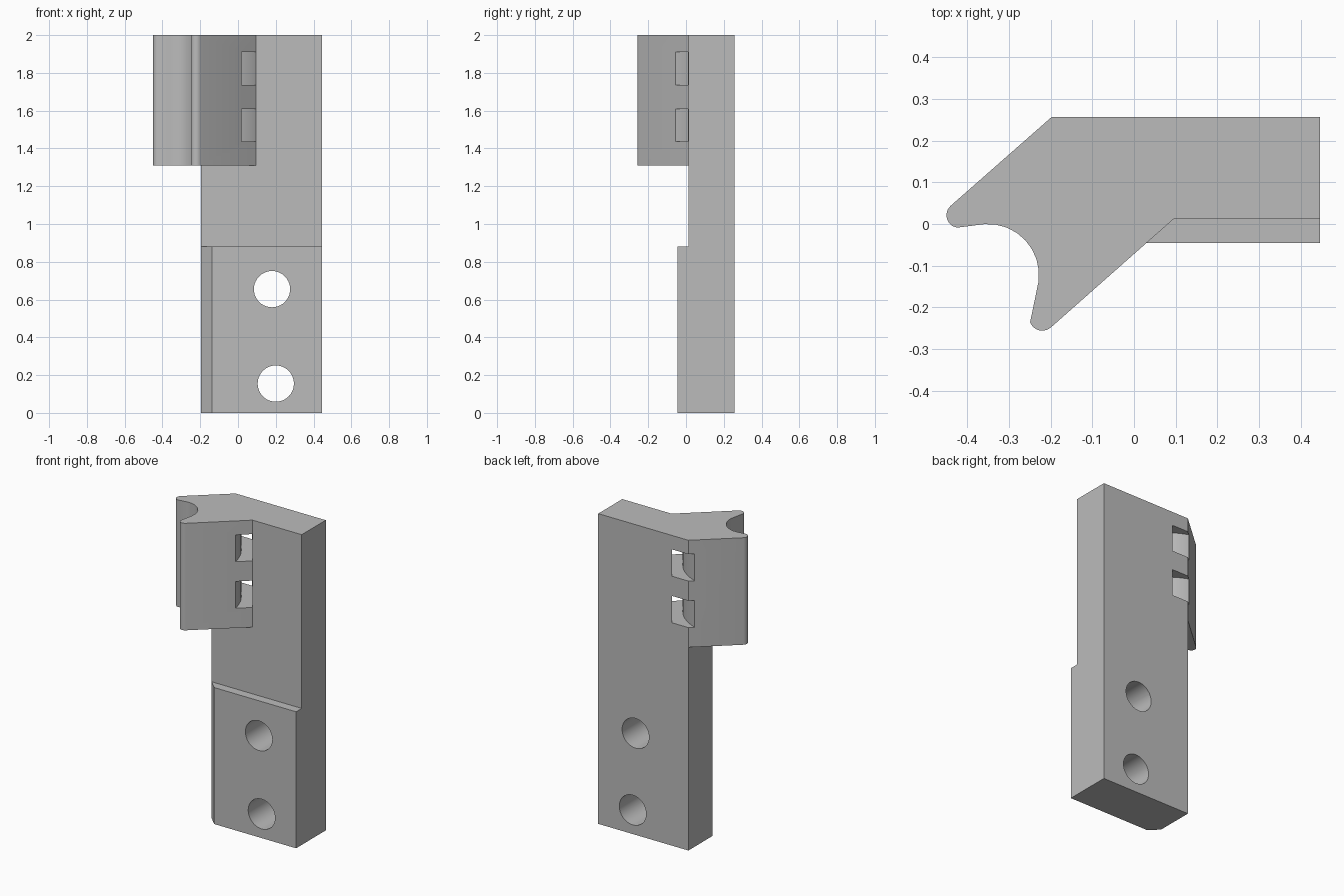
import bpy, bmesh
from math import sin, cos, radians

cube = bpy.data.objects.get("Cube")
if cube:
    bpy.data.objects.remove(cube, do_unlink=True)

grey = bpy.data.materials.new("plain_grey")
grey.use_nodes = True
GREY = (0.5, 0.5, 0.5, 1.0)
grey.diffuse_color = GREY
grey.node_tree.nodes["Principled BSDF"].inputs["Base Color"].default_value = GREY


def arc(cx, cy, r, start, end, steps):
    """Points along an arc, angles in degrees."""
    angles = [radians(start + (end - start) * i / steps) for i in range(steps + 1)]
    return [(cx + r * cos(a), cy + r * sin(a)) for a in angles]


def prism(name, outline, low, high, along_y=False):
    """Extrude an outline along z, or an x-z outline along y."""
    bm = bmesh.new()
    place = (lambda u, v, h: (u, h, v)) if along_y else (lambda u, v, h: (u, v, h))
    face = bm.faces.new([bm.verts.new(place(u, v, low)) for u, v in outline])
    moved = bmesh.ops.extrude_face_region(bm, geom=[face])["geom"]
    shift = place(0, 0, high - low)
    bmesh.ops.translate(bm, vec=shift,
                        verts=[g for g in moved if isinstance(g, bmesh.types.BMVert)])
    bmesh.ops.recalc_face_normals(bm, faces=bm.faces)
    mesh = bpy.data.meshes.new(name)
    bm.to_mesh(mesh)
    bm.free()
    mesh.materials.append(grey)
    obj = bpy.data.objects.new(name, mesh)
    bpy.context.collection.objects.link(obj)
    return obj


def combine(target, tool, operation):
    """Apply a boolean and discard the tool."""
    mod = target.modifiers.new("boolean", "BOOLEAN")
    mod.operation = operation
    mod.solver = "EXACT"
    mod.object = tool
    bpy.context.view_layer.objects.active = target
    bpy.ops.object.modifier_apply(modifier=mod.name)
    bpy.data.objects.remove(tool, do_unlink=True)


LEFT, RIGHT, FRONT, BACK = -0.197, 0.446, 0.012, 0.257
CX, CY = -0.35, -0.122          # axis of the gripped tube

# Long plate, with a thicker chamfered foot
bracket = prism("mounting_bracket",
                [(LEFT, FRONT), (RIGHT, FRONT), (RIGHT, BACK), (LEFT, BACK)], 0, 2)
foot = prism("foot", [(LEFT, FRONT), (-0.138, -0.045), (RIGHT, -0.045),
                      (RIGHT, BACK), (LEFT, BACK)], 0, 0.88)
combine(bracket, foot, "UNION")

# Angled head with a rounded cradle between two lips
head_outline = (
    [(0.095, FRONT), (RIGHT, FRONT), (RIGHT, BACK), (LEFT, BACK)]
    + arc(-0.42, 0.021, 0.03, 132, 262, 6)
    + arc(CX, CY, 0.122, 94, -8, 8)
    + arc(-0.22, -0.225, 0.031, 200, 312, 6)
)
combine(bracket, prism("head", head_outline, 1.31, 2), "UNION")

# Two curved strap slots around the cradle axis
for low in (1.437, 1.737):
    ring = arc(CX, CY, 0.376, -30, 120, 30) + arc(CX, CY, 0.465, 120, -30, 30)
    combine(bracket, prism("slot_cutter", ring, low, low + 0.173), "DIFFERENCE")

# Two screw holes through the foot
for x, z in ((0.18, 0.655), (0.2, 0.155)):
    circle = arc(x, z, 0.096, 0, 360, 40)[:-1]
    combine(bracket, prism("hole_cutter", circle, -0.2, 0.4, True), "DIFFERENCE")

bpy.ops.object.select_all(action="DESELECT")
bracket.select_set(True)
bpy.context.view_layer.objects.active = bracket
bpy.ops.object.shade_smooth_by_angle(angle=radians(30))
